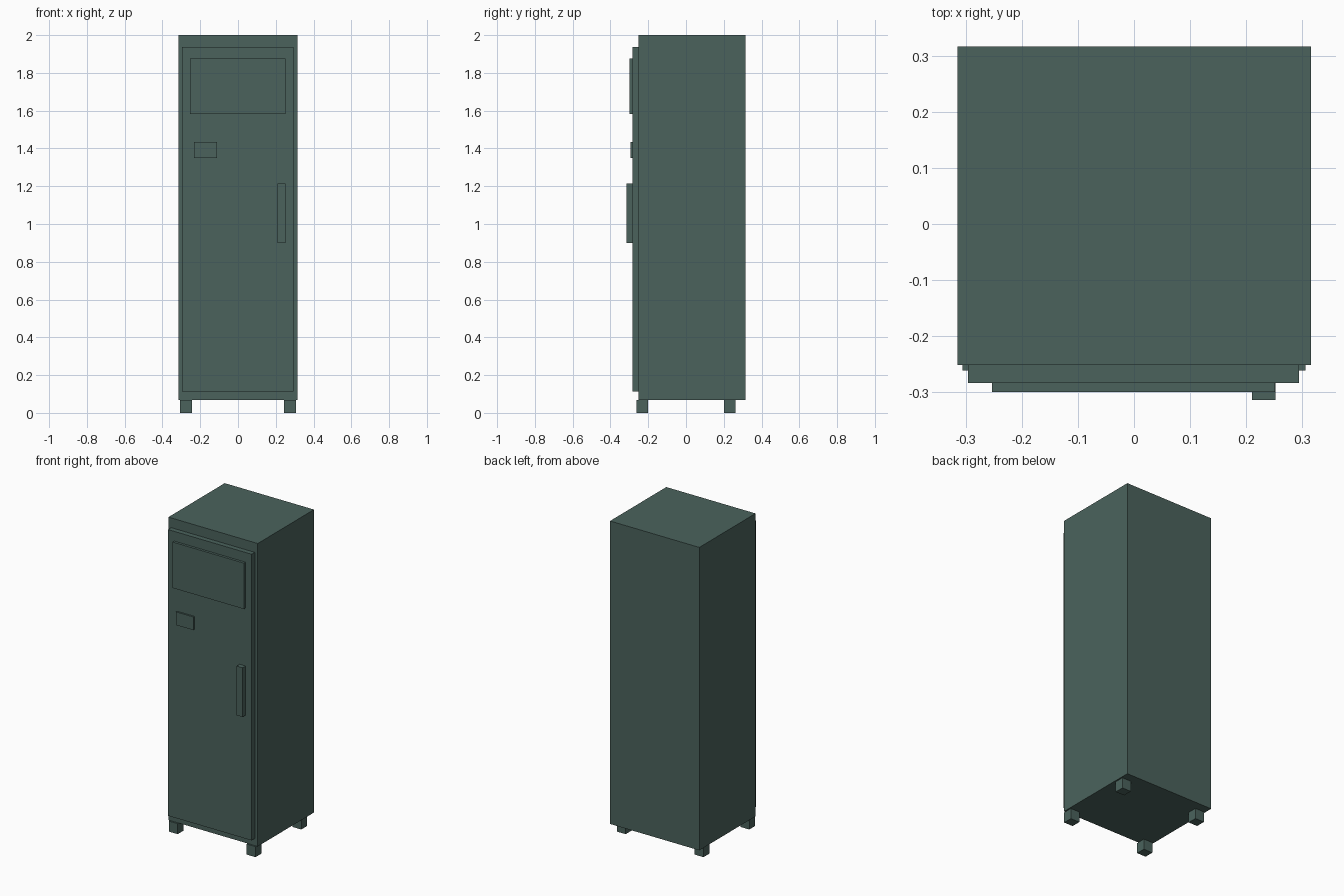
import bpy
import bmesh
from mathutils import Vector

if "Cube" in bpy.data.objects:
    bpy.data.objects.remove(bpy.data.objects["Cube"])

paint = bpy.data.materials.new("grey_green_paint")
paint.diffuse_color = (0.07, 0.124, 0.108, 1.0)
paint.use_nodes = True
paint.node_tree.nodes["Principled BSDF"].inputs["Base Color"].default_value = paint.diffuse_color


def box(name, x, y, z):
    """Flat-shaded box spanning the given (min, max) ranges."""
    bm = bmesh.new()
    bmesh.ops.create_cube(bm, size=1.0)
    size = Vector((x[1] - x[0], y[1] - y[0], z[1] - z[0]))
    centre = Vector((sum(x) / 2, sum(y) / 2, sum(z) / 2))
    bmesh.ops.scale(bm, vec=size, verts=bm.verts)
    bmesh.ops.translate(bm, vec=centre, verts=bm.verts)
    mesh = bpy.data.meshes.new(name)
    bm.to_mesh(mesh)
    bm.free()
    mesh.materials.append(paint)
    obj = bpy.data.objects.new(name, mesh)
    bpy.context.collection.objects.link(obj)
    return obj


# Cabinet body
box("cabinet_body", (-0.315, 0.315), (-0.251, 0.316), (0.067, 2.0))

# Door with raised panel, label plate and handle
box("door", (-0.296, 0.294), (-0.283, -0.251), (0.112, 1.938))
box("upper_panel", (-0.253, 0.251), (-0.299, -0.283), (1.583, 1.876))
box("label_plate", (-0.232, -0.11), (-0.294, -0.283), (1.35, 1.434))
box("handle", (0.21, 0.252), (-0.314, -0.283), (0.9, 1.214))

# Four feet
for side, sx in (("left", -1), ("right", 1)):
    for end, sy in (("front", -1), ("back", 1)):
        box(f"{end}_{side}_foot",
            sorted((sx * 0.243, sx * 0.306)),
            sorted((sy * 0.201, sy * 0.261)),
            (0.0, 0.067))
